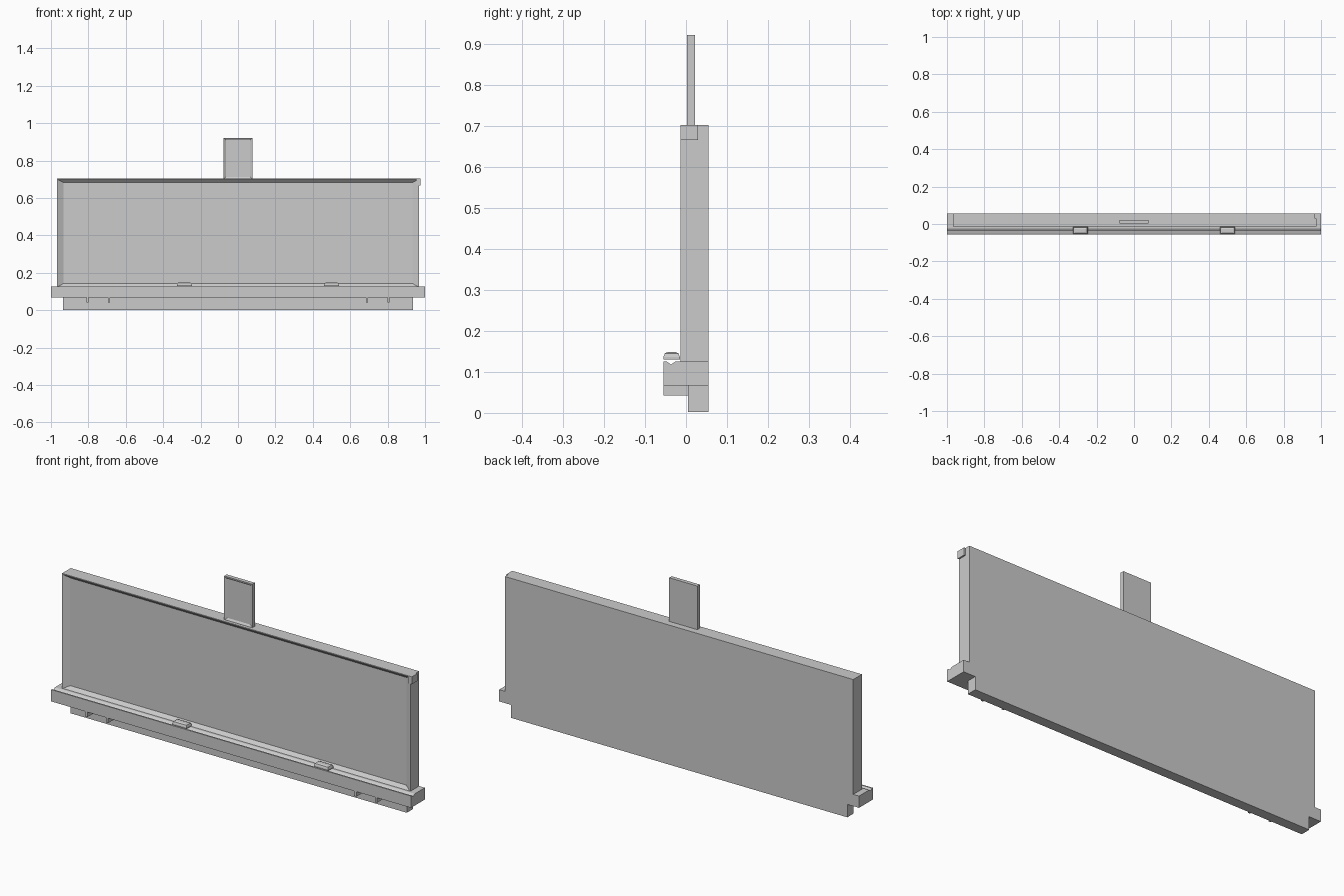
import bpy, bmesh

if "Cube" in bpy.data.objects:
    bpy.data.objects.remove(bpy.data.objects["Cube"])


def finish(name, bm):
    bmesh.ops.recalc_face_normals(bm, faces=bm.faces[:])
    mesh = bpy.data.meshes.new(name)
    bm.to_mesh(mesh)
    bm.free()
    ob = bpy.data.objects.new(name, mesh)
    bpy.context.collection.objects.link(ob)
    return ob


def extrude_profile(name, pts, axis, a, b):
    """Extrude (y,z) points along x, or (x,z) points along y."""
    bm = bmesh.new()
    place = (lambda p, d: (d, p[0], p[1])) if axis == 'x' else (lambda p, d: (p[0], d, p[1]))
    face = bm.faces.new([bm.verts.new(place(p, a)) for p in pts])
    new = bmesh.ops.extrude_face_region(bm, geom=[face])['geom']
    shift = (b - a, 0, 0) if axis == 'x' else (0, b - a, 0)
    bmesh.ops.translate(bm, vec=shift, verts=[v for v in new if isinstance(v, bmesh.types.BMVert)])
    return finish(name, bm)


def box(name, x, y, z):
    return extrude_profile(name, [(x[0], z[0]), (x[1], z[0]), (x[1], z[1]), (x[0], z[1])], 'y', *y)


def recessed_board(name, x, y, z, lip, side, top, depth):
    """Box with a front lip and a bevelled, sunken front face."""
    bm = bmesh.new()

    def ring(dx, dz, yy):
        return [bm.verts.new((px, yy, pz)) for px, pz in (
            (x[0] + dx, z[0] + dz), (x[1] - dx, z[0] + dz),
            (x[1] - dx, z[1] - dz), (x[0] + dx, z[1] - dz))]
    rings = [ring(0, 0, y[1]), ring(0, 0, y[0]), ring(lip, lip, y[0]),
             ring(side, top, y[0] + depth)]
    for r, s in zip(rings, rings[1:]):
        for i in range(4):
            j = (i + 1) % 4
            bm.faces.new((r[i], r[j], s[j], s[i]))
    bm.faces.new(rings[0])
    bm.faces.new(rings[-1])
    return finish(name, bm)


# Main board and the small plate standing on top
recessed_board("board", (-0.968, 0.968), (-0.014, 0.055), (0.122, 0.703), 0.004, 0.034, 0.02, 0.016)
recessed_board("top_plate", (-0.078, 0.078), (0.002, 0.022), (0.70, 0.922), 0.004, 0.013, 0.013, 0.006)

# Corner clip on the right edge
box("corner_clip", (0.955, 0.976), (-0.014, 0.029), (0.666, 0.703))

# Ledge with a shallow groove along its top
extrude_profile("ledge", [(-0.055, 0.067), (0.055, 0.067), (0.055, 0.126), (-0.018, 0.126),
                          (-0.025, 0.126), (-0.037, 0.118), (-0.048, 0.126), (-0.055, 0.126)],
                'x', -1.0, 1.0)

# Lower skirt under the ledge
box("lower_skirt", (-0.935, 0.935), (0.005, 0.055), (0.002, 0.068))

# Two pairs of thin brackets below the ledge
for s in (-1, 1):
    for cx in (0.69, 0.805):
        box("bracket", (s * cx - 0.006, s * cx + 0.006), (-0.055, 0.006), (0.042, 0.068))

# Erasers resting on the ledge, with softened upper edges
for cx in (-0.287, 0.5):
    ob = box("eraser", (cx - 0.04, cx + 0.04), (-0.055, -0.015), (0.13, 0.149))
    bm = bmesh.new()
    bm.from_mesh(ob.data)
    edges = [e for e in bm.edges if all(v.co.z > 0.14 for v in e.verts)]
    bmesh.ops.bevel(bm, geom=edges, offset=0.012, segments=2, profile=0.5, affect='EDGES')
    bm.to_mesh(ob.data)
    bm.free()
